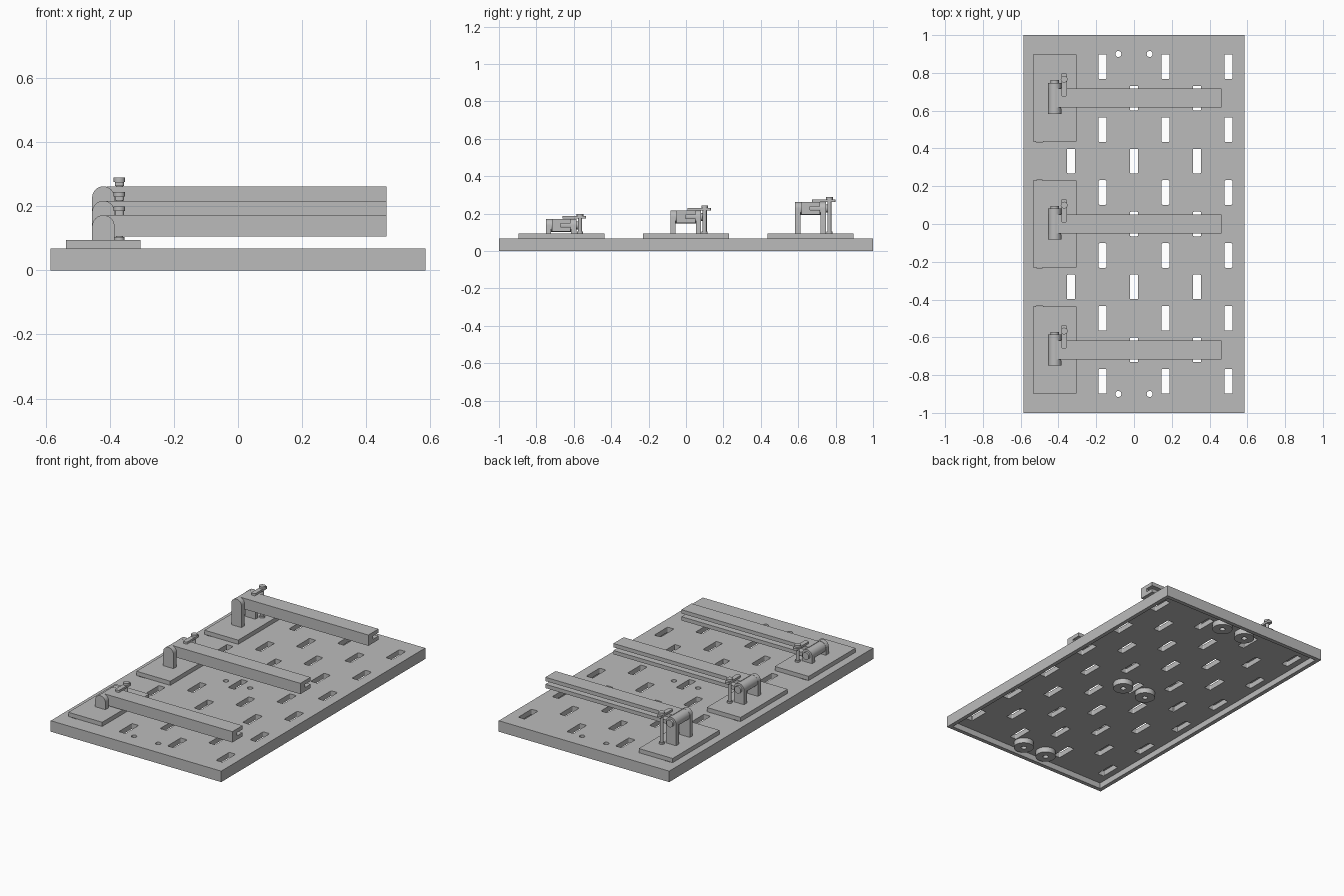
import bpy
import bmesh
from math import pi, sin, cos
from mathutils import Vector

cube = bpy.data.objects.get("Cube")
if cube:
    bpy.data.objects.remove(cube, do_unlink=True)

# One plain grey finish for everything
grey = bpy.data.materials.new("plain_grey")
grey.use_nodes = True
grey.diffuse_color = (0.5, 0.5, 0.5, 1)
grey.node_tree.nodes["Principled BSDF"].inputs["Base Color"].default_value = (0.5, 0.5, 0.5, 1)


def arc(u, v, r, start=0.0, end=2 * pi, n=24):
    closed = abs(end - start) > 6
    steps = n if closed else n + 1
    return [(u + r * cos(start + (end - start) * i / n),
             v + r * sin(start + (end - start) * i / n)) for i in range(steps)]


def rect(u, v, w, h, r=0.0):
    if not r:
        return [(u - w / 2, v - h / 2), (u + w / 2, v - h / 2),
                (u + w / 2, v + h / 2), (u - w / 2, v + h / 2)]
    pts = []
    for k, (a, b) in enumerate(((1, 1), (-1, 1), (-1, -1), (1, -1))):
        pts += arc(u + a * (w / 2 - r), v + b * (h / 2 - r), r,
                   k * pi / 2, (k + 1) * pi / 2, 3)
    return pts


def solid(name, outlines, lo, hi, axis="z", smooth=False):
    """Extrude each closed outline from lo to hi along an axis."""
    place = {"x": lambda u, v, t: (t, u, v),
             "y": lambda u, v, t: (u, t, v),
             "z": lambda u, v, t: (u, v, t)}[axis]
    bm = bmesh.new()
    for outline in outlines:
        face = bm.faces.new([bm.verts.new(place(u, v, lo)) for u, v in outline])
        ext = bmesh.ops.extrude_face_region(bm, geom=[face])
        moved = [g for g in ext["geom"] if isinstance(g, bmesh.types.BMVert)]
        bmesh.ops.translate(bm, verts=moved, vec=Vector(place(0, 0, hi - lo)))
    bmesh.ops.recalc_face_normals(bm, faces=bm.faces[:])
    mesh = bpy.data.meshes.new(name)
    bm.to_mesh(mesh)
    bm.free()
    obj = bpy.data.objects.new(name, mesh)
    bpy.context.collection.objects.link(obj)
    mesh.materials.append(grey)
    if smooth:
        shade(obj)
    return obj


def activate(obj):
    for other in bpy.context.selected_objects:
        other.select_set(False)
    obj.select_set(True)
    bpy.context.view_layer.objects.active = obj


def shade(obj):
    activate(obj)
    bpy.ops.object.shade_smooth_by_angle(angle=0.6)


def cut(obj, cutter):
    cutter.hide_render = True
    mod = obj.modifiers.new("cut", "BOOLEAN")
    mod.operation = "DIFFERENCE"
    mod.solver = "EXACT"
    mod.object = cutter
    activate(obj)
    bpy.ops.object.modifier_apply(modifier=mod.name)
    bpy.data.objects.remove(cutter, do_unlink=True)


# Base board, hollow underneath, with staggered slots and fixing holes
TOP = 0.068
board = solid("base_board", [rect(0, 0, 1.17, 2.0)], 0, TOP)
cut(board, solid("recess_cutter", [rect(0, 0, 1.12, 1.95)], -0.02, 0.036))

STEP = 1 / 3
centres = [((i - 1.5) * STEP, (j - 2.5) * STEP) for i in range(4) for j in range(6)]
centres += [((i - 1) * STEP, (j - 2) * STEP) for i in range(3) for j in range(5)]
holes = [(x, y) for x in (-0.083, 0.083) for y in (-0.9, 0, 0.9)]
openings = [rect(x, y, 0.044, 0.13, 0.006) for x, y in centres
            if not (abs(x) < 0.01 and abs(y) < 0.01)]
# The central slot sits between the two middle fixing holes
openings.append(rect(0, 0, 0.044, 0.13, 0.006))
openings += [arc(x, y, 0.016) for x, y in holes]
cut(board, solid("opening_cutter", openings, 0.01, 0.1))

# Round bosses under the fixing holes
bosses = solid("under_bosses", [arc(x, y, 0.058, n=32) for x, y in holes], 0.003, 0.0365)
cut(bosses, solid("boss_cutter", [arc(x, y, 0.016) for x, y in holes], -0.02, 0.1))
shade(bosses)

# Three clamp arms, each one higher than the one before
PX = -0.42      # pivot line
R = 0.035       # pivot radius
SEAT = 0.094    # top of the mounting plate
for label, cy, top in (("front", -2 * STEP, 0.172),
                       ("middle", 0.0, 0.217),
                       ("back", 2 * STEP, 0.262)):
    pz = top - R

    solid(label + "_mounting_plate", [rect(-0.42, cy, 0.232, 0.46)], TOP, SEAT)

    # Round-topped uprights on both sides of the pivot
    upright = [(PX - R, SEAT - 0.002), (PX + R, SEAT - 0.002)] + arc(PX, pz, R, 0, pi, 16)
    for side, a, b in (("near", -0.083, -0.055), ("far", 0.053, 0.081)):
        solid(f"{label}_{side}_upright", [upright], cy + a, cy + b, "y", True)
    solid(label + "_pivot_barrel", [arc(PX, pz, R - 0.001, n=32)],
          cy - 0.056, cy + 0.054, "y", True)
    solid(label + "_pivot_cap", [arc(PX, pz, 0.022)], cy + 0.08, cy + 0.095, "y", True)

    # Long arm with a groove along its far side
    lo, hi, g = top - 0.067, top, 0.01
    mid = (lo + hi) / 2
    channel = [(cy - 0.05, lo), (cy + 0.05, lo), (cy + 0.05, mid - g), (cy - 0.003, mid - g),
               (cy - 0.003, mid + g), (cy + 0.05, mid + g), (cy + 0.05, hi), (cy - 0.05, hi)]
    solid(label + "_arm", [channel], PX + 0.01, 0.463, "x")

    # Locking rod with foot, lever and cap
    rx, ry = -0.37, cy + 0.1
    solid(label + "_lock_rod", [arc(rx, ry, 0.011, n=16)], SEAT - 0.002, top + 0.02, "z", True)
    solid(label + "_rod_foot", [arc(rx, ry, 0.016, n=16)], SEAT - 0.001, SEAT + 0.01, "z", True)
    solid(label + "_lock_lever", [rect(rx, cy + 0.07, 0.028, 0.125, 0.008)],
          top + 0.001, top + 0.014)
    solid(label + "_rod_cap", [arc(rx, ry, 0.018, n=16)], top + 0.013, top + 0.027, "z", True)
